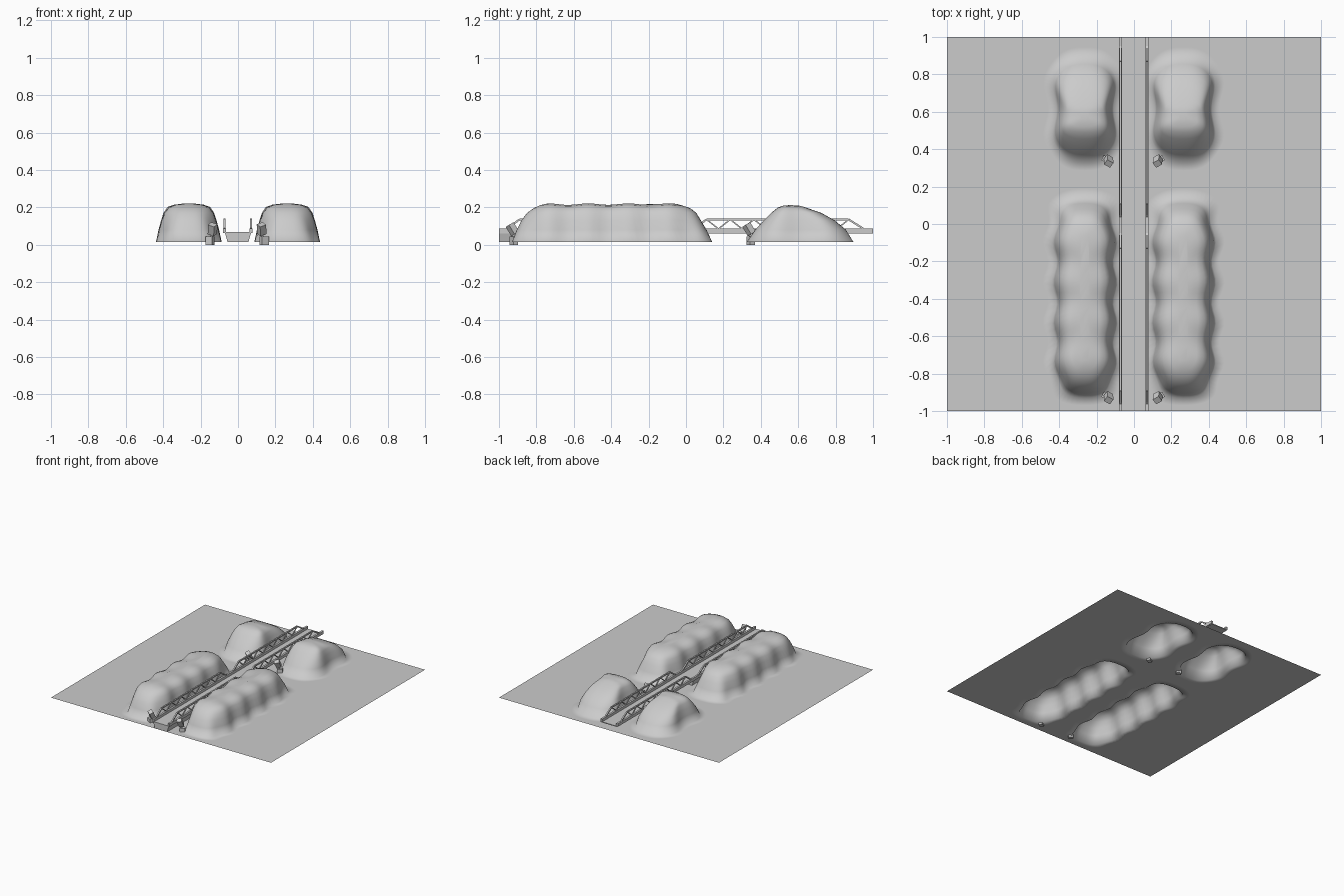
import bpy, bmesh, math
from mathutils import Vector, Matrix, Euler

cube = bpy.data.objects.get("Cube")
if cube:
    bpy.data.objects.remove(cube)

stone = bpy.data.materials.new("stone_grey")
stone.use_nodes = True
grey = (0.6, 0.6, 0.6, 1)
stone.diffuse_color = grey
stone.node_tree.nodes["Principled BSDF"].inputs["Base Color"].default_value = grey

GROUND = 0.015
TAU = 2 * math.pi


def finish(bm, name, smooth=False):
    mesh = bpy.data.meshes.new(name)
    bm.to_mesh(mesh)
    bm.free()
    mesh.materials.append(stone)
    for p in mesh.polygons:
        p.use_smooth = smooth
    obj = bpy.data.objects.new(name, mesh)
    bpy.context.collection.objects.link(obj)
    return obj


def block(bm, centre, size, rot=(0, 0, 0)):
    mat = Matrix.LocRotScale(Vector(centre), Euler(rot), Vector(size))
    bmesh.ops.create_cube(bm, size=1, matrix=mat)


def bar(bm, a, b, width, depth):
    a, b = Vector(a), Vector(b)
    d = b - a
    tilt = math.atan2(d.z, d.y)
    block(bm, (a + b) / 2, (width, d.length, depth), (tilt, 0, 0))


# Terrain: stacked outlines make each hill, joined to one flat sheet
def hill(bm, cx, front, back, rings, power, period, pinch):
    count = 96
    half = 0.165
    loops = []
    for z, side, near, far in rings:
        y0, y1 = front + near, back - far
        mid, reach, a = (y0 + y1) / 2, (y1 - y0) / 2, half - side
        loop = []
        for i in range(count):
            ang = TAU * i / count
            v = math.cos(ang)
            w = max(0, 1 - abs(v) ** power) ** 0.4
            y = mid + reach * v
            wave = math.cos(TAU * (y - pinch) / period)
            x = math.copysign(w, math.sin(ang)) * (a - 0.011 * wave * a / half)
            lift = 0.004 * wave if z > 0.19 else 0
            loop.append(bm.verts.new((cx + x, y, z - lift)))
        loops.append(loop)
    for low, high in zip(loops, loops[1:]):
        for i in range(count):
            j = (i + 1) % count
            bm.faces.new((low[i], low[j], high[j], high[i]))
    bm.faces.new(loops[-1])
    return [bm.edges.get((loops[0][i], loops[0][(i + 1) % count])) for i in range(count)]


long_rings = [(GROUND, -0.045, -0.04, -0.05), (GROUND, 0, 0, 0),
              (0.08, 0.013, 0.025, 0.03), (0.13, 0.026, 0.05, 0.06),
              (0.17, 0.038, 0.08, 0.085), (0.198, 0.058, 0.115, 0.115),
              (0.21, 0.09, 0.15, 0.15), (0.217, 0.14, 0.19, 0.19)]
short_rings = [(GROUND, -0.045, -0.04, -0.05), (GROUND, 0, 0, 0),
               (0.08, 0.013, 0.045, 0.04), (0.13, 0.028, 0.09, 0.1),
               (0.17, 0.042, 0.13, 0.17), (0.195, 0.06, 0.165, 0.235),
               (0.207, 0.09, 0.195, 0.265), (0.213, 0.14, 0.23, 0.29)]

bm = bmesh.new()
border = []
for side in (-1, 1):
    border += hill(bm, 0.263 * side, -0.93, 0.14, long_rings, 8, 0.215, -0.2)
    border += hill(bm, 0.263 * side, 0.325, 0.895, short_rings, 4, 0.3, 0.62)
corners = [bm.verts.new((x, y, GROUND)) for x, y in ((-1, -1), (1, -1), (1, 1), (-1, 1))]
border += [bm.edges.new((corners[i], corners[(i + 1) % 4])) for i in range(4)]
bmesh.ops.triangle_fill(bm, edges=border, use_beauty=True, normal=(0, 0, 1))
bmesh.ops.remove_doubles(bm, verts=bm.verts, dist=0.00001)
bm.normal_update()
for f in bm.faces:
    if f.normal.z < 0:
        f.normal_flip()
finish(bm, "terrain", True)

# Bridge deck
bm = bmesh.new()
block(bm, (0, 0, 0.064), (0.14, 2, 0.006))
finish(bm, "bridge_deck")

# Tapered girder beneath the first span
bm = bmesh.new()
block(bm, (0, -0.5, 0.04), (0.14, 1, 0.048))
for v in bm.verts:
    if v.co.z < 0.04:
        v.co.x *= 0.8
finish(bm, "deck_girder")

# Truss railings: two spans, one on each side
LOW, HIGH = 0.085, 0.135
for span, start in (("front", -1), ("back", 0)):
    for side, x in (("right", -0.072), ("left", 0.07)):
        bm = bmesh.new()
        block(bm, (x, start + 0.5, 0.076), (0.016, 1, 0.024))
        first, last, panels = 0.11, 0.87, 12
        bar(bm, (x, start + first, HIGH), (x, start + last, HIGH), 0.011, 0.01)
        bar(bm, (x, start + 0.04, LOW), (x, start + first, HIGH), 0.011, 0.01)
        bar(bm, (x, start + last, HIGH), (x, start + 0.95, LOW), 0.011, 0.01)
        step = (last - first) / panels
        for i in range(panels):
            y = start + first + i * step
            z0, z1 = (HIGH, LOW) if i % 2 == 0 else (LOW, HIGH)
            bar(bm, (x, y, z0), (x, y + step, z1), 0.007, 0.007)
        finish(bm, f"{span}_{side}_truss")

# Tilted lamp housings on footings at the hill corners
for place, y in (("front", -0.92), ("back", 0.345)):
    for side, x in (("right", -0.14), ("left", 0.13)):
        s = 1 if x > 0 else -1
        bm = bmesh.new()
        block(bm, (x + 0.01 * s, y, 0.022), (0.04, 0.03, 0.044), (0, 0, 0.5 * s))
        block(bm, (x, y, 0.055), (0.014, 0.014, 0.05))
        block(bm, (x - 0.004 * s, y - 0.008, 0.083), (0.038, 0.034, 0.058),
              (0.45, -0.3 * s, 0.5 * s))
        finish(bm, f"{place}_{side}_lamp")
